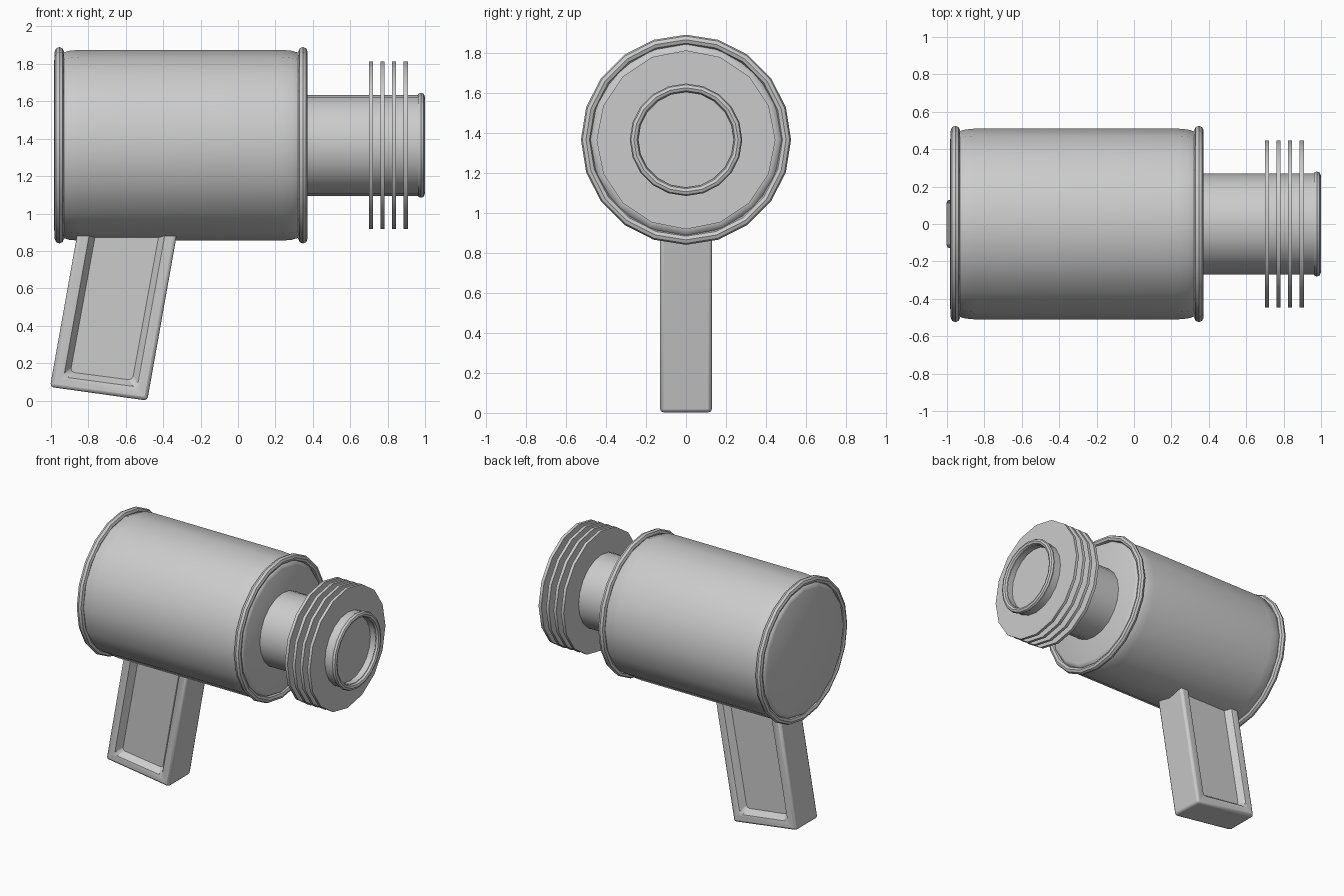
import bpy, bmesh, math

if "Cube" in bpy.data.objects:
    bpy.data.objects.remove(bpy.data.objects["Cube"])

AXIS_Z = 1.365


def finish(name, bm, angle=35):
    bmesh.ops.recalc_face_normals(bm, faces=bm.faces)
    mesh = bpy.data.meshes.new(name)
    bm.to_mesh(mesh)
    bm.free()
    ob = bpy.data.objects.new(name, mesh)
    bpy.context.collection.objects.link(ob)
    bpy.ops.object.select_all(action='DESELECT')
    ob.select_set(True)
    bpy.context.view_layer.objects.active = ob
    bpy.ops.object.shade_smooth_by_angle(angle=math.radians(angle))
    return ob


def lathe(name, profile, segs, closed=False):
    """Turn (x, radius) points around the horizontal axis."""
    bm = bmesh.new()
    loops = []
    for x, r in profile:
        loops.append([bm.verts.new((x, r * math.sin(2 * math.pi * i / segs),
                                    AXIS_Z + r * math.cos(2 * math.pi * i / segs)))
                      for i in range(segs)])
    pairs = list(zip(loops, loops[1:]))
    if closed:
        pairs.append((loops[-1], loops[0]))
    else:
        bm.faces.new(loops[0])
        bm.faces.new(loops[-1])
    for a, b in pairs:
        for i in range(segs):
            j = (i + 1) % segs
            bm.faces.new((a[i], a[j], b[j], b[i]))
    return finish(name, bm)


def ring(name, x, major, minor, segs=20):
    pts = [(x + minor * math.cos(math.pi * k / 4), major + minor * math.sin(math.pi * k / 4))
           for k in range(8)]
    lathe(name, pts, segs, closed=True)


# Main drum with rounded ends
x0, x1, lx, lr = -0.985, 0.37, 0.135, 0.06
arc = [math.pi / 2 * k / 4 for k in range(5)]
drum = [(x0 + lx * (1 - math.cos(a)), 0.45 + lr * math.sin(a)) for a in arc]
drum += [(x1 - lx * (1 - math.cos(a)), 0.45 + lr * math.sin(a)) for a in reversed(arc)]
lathe("drum", drum, 16)

# Rims around both drum ends
for name, x in (("rear_rim", -0.955), ("front_rim", 0.347)):
    ring(name, x, 0.5, 0.025)

# Barrel with a recessed muzzle, and its end ring
lathe("barrel", [(0.34, 0.27), (0.975, 0.27), (0.975, 0.237), (0.93, 0.237)], 20)
ring("muzzle_ring", 0.978, 0.26, 0.021)

# Cooling fins
for i in range(4):
    x = 0.711 + 0.062 * i
    lathe(f"fin_{i + 1}", [(x - 0.011, 0.447), (x + 0.011, 0.447)], 16)

# Slanted grip with a sunken panel on each side
bm = bmesh.new()
outline = [(-1.005, 0.073), (-0.485, 0.0), (-0.30, 1.04), (-0.82, 1.113)]
front = [bm.verts.new((x, -0.13, z)) for x, z in outline]
back = [bm.verts.new((x, 0.13, z)) for x, z in outline]
sides = [bm.faces.new(front), bm.faces.new(back[::-1])]
for i in range(4):
    j = (i + 1) % 4
    bm.faces.new((front[j], front[i], back[i], back[j]))
bmesh.ops.recalc_face_normals(bm, faces=bm.faces)
bmesh.ops.inset_individual(bm, faces=sides, thickness=0.09)
bmesh.ops.inset_individual(bm, faces=sides, thickness=0.045, depth=-0.045)
grip = finish("grip", bm)
bevel = grip.modifiers.new("soft_edges", 'BEVEL')
bevel.width = 0.018
bevel.segments = 2
bevel.limit_method = 'ANGLE'
bevel.angle_limit = math.radians(60)
